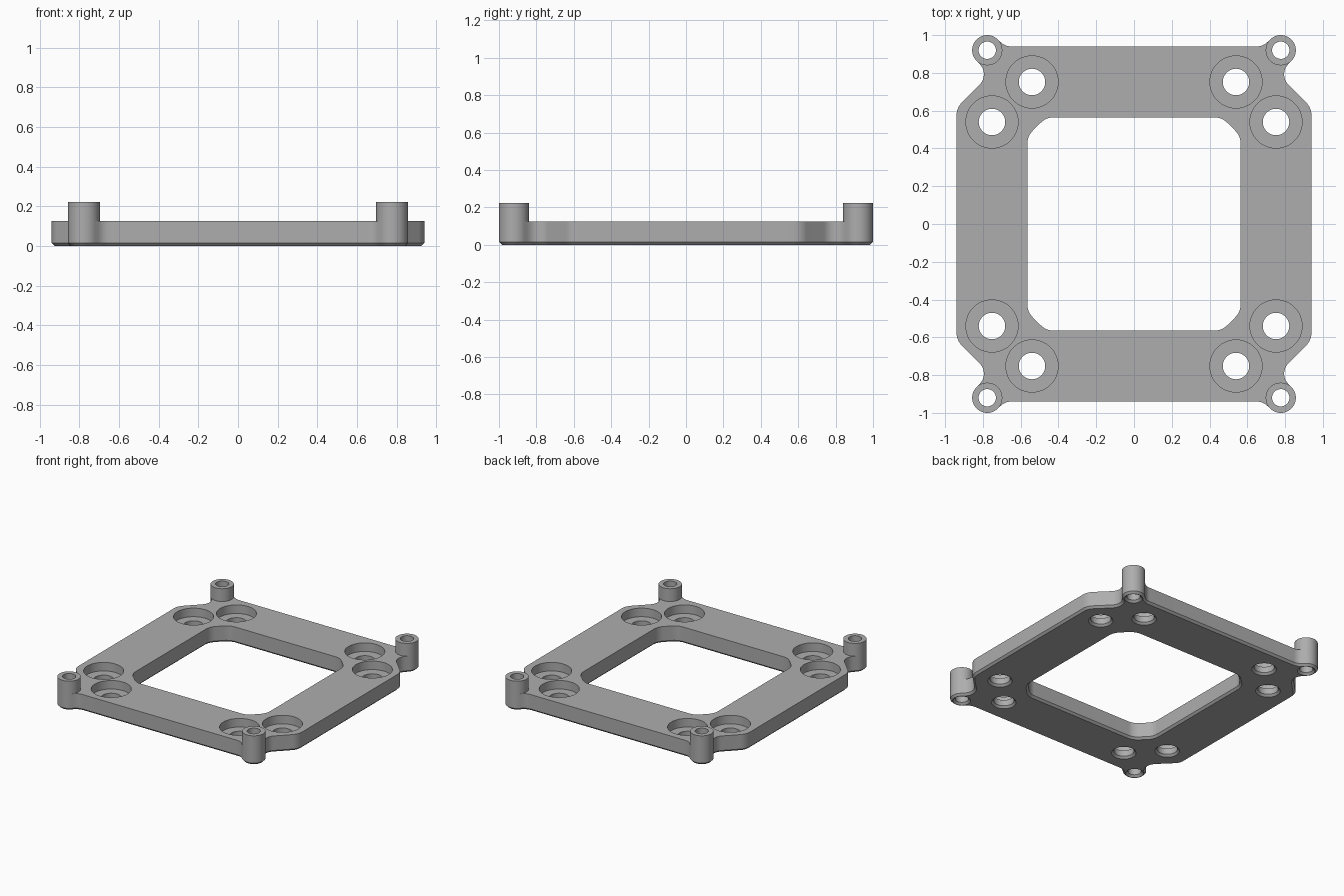
import bpy, bmesh
from math import sin, cos, pi, radians
from mathutils import Vector

cube = bpy.data.objects.get("Cube")
if cube:
    bpy.data.objects.remove(cube)

# Main sizes
THICK, TOP, BEVEL = 0.125, 0.222, 0.015
POST, POST_R, POST_HOLE = Vector((0.777, 0.92)), 0.08, 0.046
BORE_R, BOLT_R, LEDGE = 0.138, 0.07, 0.06
BORES = [(0.54, 0.752), (0.752, 0.54)]
SIGNS = [(1, 1), (-1, 1), (-1, -1), (1, -1)]

grey = bpy.data.materials.new("plain_grey")
grey.use_nodes = True
COLOR = (0.42, 0.42, 0.42, 1)
grey.diffuse_color = COLOR
grey.node_tree.nodes["Principled BSDF"].inputs["Base Color"].default_value = COLOR


def circle(center, radius, start=0, end=360, steps=48, closed=True):
    """Points along an arc, anticlockwise."""
    count = steps if closed else steps + 1
    angles = [radians(start + (end - start) * i / steps) for i in range(count)]
    return [Vector(center) + radius * Vector((cos(a), sin(a))) for a in angles]


def four_way(quarter):
    """Mirror the +x +y quarter of an outline into a full loop."""
    loop = []
    for sx, sy in SIGNS:
        part = [(Vector((x * sx, y * sy)), r) for (x, y), r in quarter]
        loop += part if sx * sy > 0 else part[::-1]
    return loop


def fillet(loop, steps=8):
    """Round each corner that has a radius."""
    out = []
    for i, (p, r) in enumerate(loop):
        if not r:
            out.append(p)
            continue
        a = (loop[i - 1][0] - p).normalized()
        b = (loop[(i + 1) % len(loop)][0] - p).normalized()
        half = a.angle(b) / 2
        center = p + (a + b).normalized() * r / sin(half)
        sweep = (p + a * (r / (sin(half) / cos(half))) - center)
        turn = (pi - 2 * half) * (1 if a.x * b.y - a.y * b.x < 0 else -1)
        for k in range(steps + 1):
            t = turn * k / steps
            out.append(center + Vector((sweep.x * cos(t) - sweep.y * sin(t),
                                        sweep.x * sin(t) + sweep.y * cos(t))))
    return out


def grow(loop, d):
    """Offset an anticlockwise loop outwards."""
    out = []
    for i, p in enumerate(loop):
        u = (p - loop[i - 1]).normalized()
        v = (loop[(i + 1) % len(loop)] - p).normalized()
        n = Vector((u.y + v.y, -u.x - v.x)).normalized()
        out.append(p + n * d / max(0.5, n.dot(Vector((u.y, -u.x)))))
    return out


def stack(bm, loop, levels, caps=True):
    """Skin a loop through (offset, height) levels."""
    rings = [[bm.verts.new((p.x, p.y, z)) for p in grow(loop, d)] for d, z in levels]
    for low, high in zip(rings, rings[1:]):
        for i in range(len(low)):
            bm.faces.new((low[i - 1], low[i], high[i], high[i - 1]))
    if caps:
        bm.faces.new(rings[0][::-1])
        bm.faces.new(rings[-1])


def finish(bm, name):
    mesh = bpy.data.meshes.new(name)
    bm.to_mesh(mesh)
    bm.free()
    mesh.materials.append(grey)
    obj = bpy.data.objects.new(name, mesh)
    bpy.context.collection.objects.link(obj)
    return obj


def select(obj):
    bpy.ops.object.select_all(action='DESELECT')
    obj.select_set(True)
    bpy.context.view_layer.objects.active = obj


# Frame plate with necks running into the corner lugs
lug = [(p, 0) for p in circle(POST, POST_R, -45, 135, 24, False)]
quarter = [((0.94, 0.615), 0.1), ((0.763, 0.792), 0.077)] + lug + [((0.682, 0.94), 0.08)]
bm = bmesh.new()
stack(bm, fillet(four_way(quarter)), [(-BEVEL, 0), (0, BEVEL), (0, THICK)])
frame = finish(bm, "frame_plate")

# Cutter for the window, counterbored bolt holes and post holes
flare = [(BEVEL + 0.01, -0.01), (0, BEVEL)]
bm = bmesh.new()
window = [((0.565, 0.465), 0.1), ((0.465, 0.565), 0.1)]
stack(bm, fillet(four_way(window)), flare + [(0, 0.3)])
step = BORE_R - BOLT_R
for sx, sy in SIGNS:
    for x, y in BORES:
        stack(bm, circle((x * sx, y * sy), BOLT_R),
              flare + [(0, LEDGE), (step, LEDGE), (step, 0.3)])
    stack(bm, circle((POST.x * sx, POST.y * sy), POST_HOLE), flare + [(0, 0.3)])
cutter = finish(bm, "hole_cutter")
cutter.hide_render = True

cut = frame.modifiers.new("holes", 'BOOLEAN')
cut.operation, cut.solver, cut.object = 'DIFFERENCE', 'EXACT', cutter
select(frame)
bpy.ops.object.modifier_apply(modifier=cut.name)
bpy.data.objects.remove(cutter)
bpy.ops.object.shade_smooth_by_angle(angle=radians(30))

# Hollow corner posts standing on the lugs
for sx, sy in SIGNS:
    bm = bmesh.new()
    inner = POST_HOLE - POST_R
    stack(bm, circle((POST.x * sx, POST.y * sy), POST_R),
          [(0, THICK), (0, TOP), (inner, TOP), (inner, THICK)], caps=False)
    name = ("back" if sy > 0 else "front") + ("_left" if sx > 0 else "_right") + "_post"
    select(finish(bm, name))
    bpy.ops.object.shade_smooth_by_angle(angle=radians(30))
